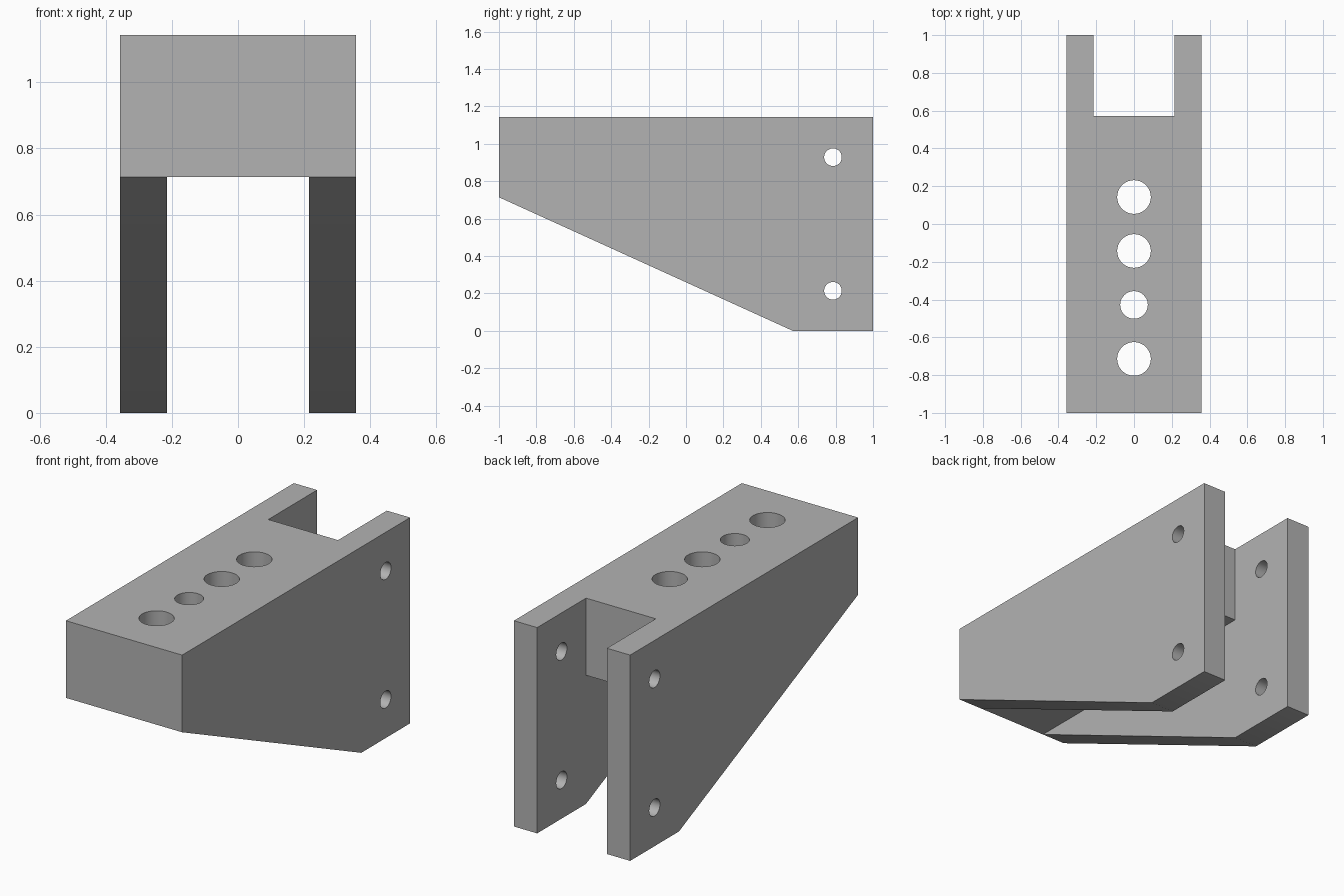
import bpy
import bmesh
import math
from mathutils import Matrix

if "Cube" in bpy.data.objects:
    bpy.data.objects.remove(bpy.data.objects["Cube"], do_unlink=True)

U = 1 / 14                      # design module
HALF_W, INNER = 5 * U, 3 * U    # outer and inner faces of the side plates
TOP, UNDER = 16 * U, 10 * U     # top and underside of the mounting block
BLOCK_END = 8 * U               # rear face of the block

grey = bpy.data.materials.new("plain grey")
grey.use_nodes = True
grey.diffuse_color = (0.45, 0.45, 0.45, 1)
grey.node_tree.nodes["Principled BSDF"].inputs["Base Color"].default_value = (0.45, 0.45, 0.45, 1)


def add_object(name, bm):
    bmesh.ops.recalc_face_normals(bm, faces=bm.faces)
    mesh = bpy.data.meshes.new(name)
    bm.to_mesh(mesh)
    bm.free()
    mesh.materials.append(grey)
    obj = bpy.data.objects.new(name, mesh)
    bpy.context.collection.objects.link(obj)
    return obj


def extrude_profile(name, points, half_width):
    """Extrude a (y, z) side profile symmetrically along x."""
    bm = bmesh.new()
    face = bm.faces.new([bm.verts.new((-half_width, y, z)) for y, z in points])
    side = bmesh.ops.extrude_face_region(bm, geom=[face])["geom"]
    verts = [g for g in side if isinstance(g, bmesh.types.BMVert)]
    bmesh.ops.translate(bm, verts=verts, vec=(2 * half_width, 0, 0))
    return add_object(name, bm)


def drill(name, radius, centre, axis):
    bm = bmesh.new()
    turn = Matrix.Rotation(math.pi / 2, 4, "Y") if axis == "X" else Matrix()
    bmesh.ops.create_cone(bm, cap_ends=True, segments=64, radius1=radius, radius2=radius,
                          depth=2, matrix=Matrix.Translation(centre) @ turn)
    return add_object(name, bm)


# Bracket body: tapered side profile across the full width
bracket = extrude_profile("bracket", [(-1, UNDER), (BLOCK_END, 0), (1, 0), (1, TOP), (-1, TOP)], HALF_W)

# Channel below and behind the block, leaving the two side plates
cutters = [extrude_profile("channel_cutter", [
    (-1.5, UNDER), (-1.5, -0.5), (1.5, -0.5), (1.5, 1.5), (BLOCK_END, 1.5), (BLOCK_END, UNDER)], INNER)]

# Row of vertical holes through the block, one of them smaller
for y, radius in ((-10, 0.089), (-6, 0.073), (-2, 0.089), (2, 0.089)):
    cutters.append(drill("block_hole_cutter", radius, (0, y * U, TOP), "Z"))

# Bolt holes through both side plates
for z in (3, 13):
    cutters.append(drill("plate_hole_cutter", 0.047, (0, 11 * U, z * U), "X"))

for cutter in cutters:
    mod = bracket.modifiers.new(cutter.name, "BOOLEAN")
    mod.operation = "DIFFERENCE"
    mod.solver = "EXACT"
    mod.object = cutter

# Bake the cuts, then drop the cutters
bpy.context.view_layer.objects.active = bracket
bracket.select_set(True)
for mod in list(bracket.modifiers):
    bpy.ops.object.modifier_apply(modifier=mod.name)
for cutter in cutters:
    bpy.data.objects.remove(cutter, do_unlink=True)

# Smooth hole walls, crisp edges
bpy.ops.object.shade_smooth_by_angle(angle=math.radians(30))
